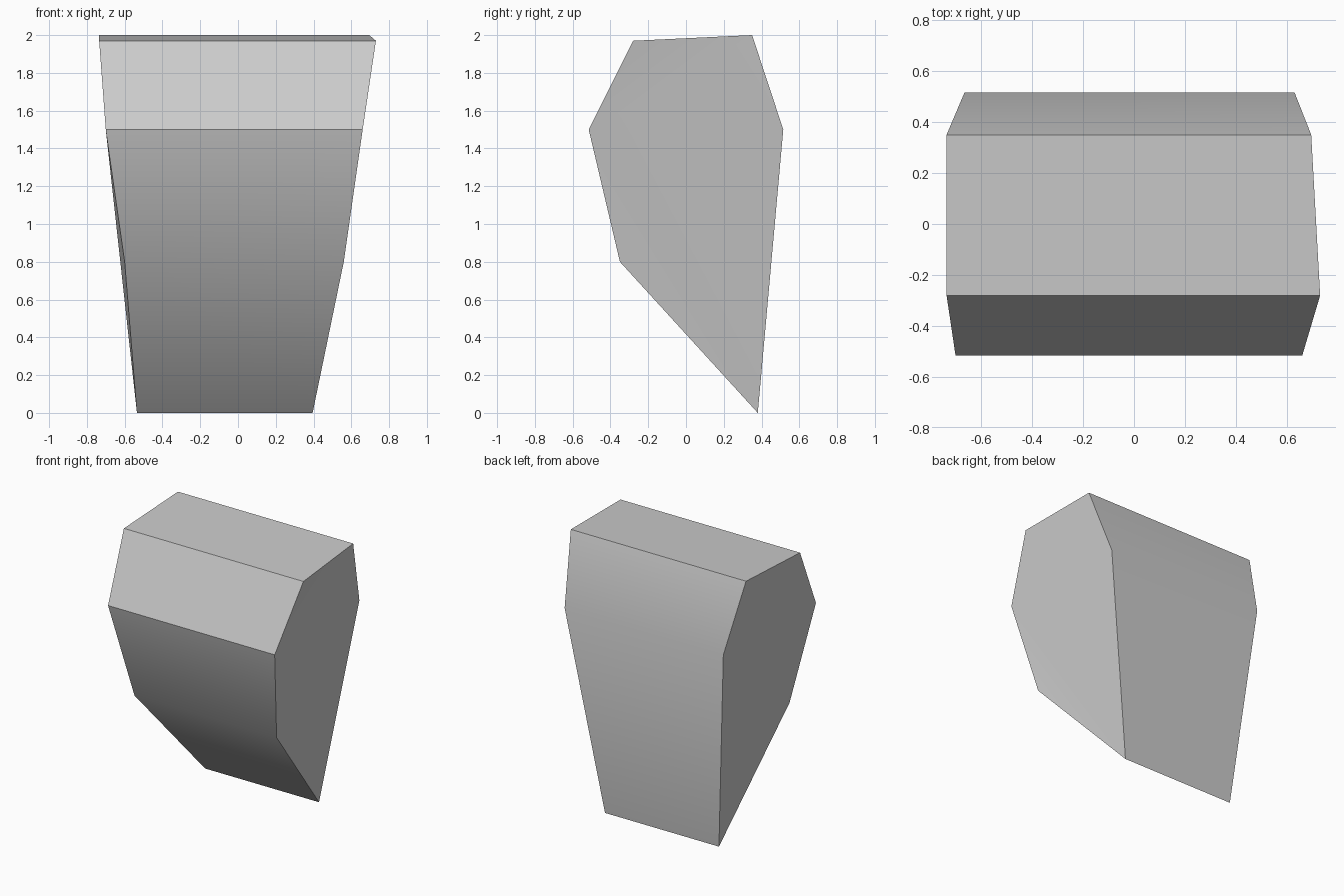
import bpy, bmesh, math

cube = bpy.data.objects.get("Cube")
if cube:
    bpy.data.objects.remove(cube, do_unlink=True)

# Plain grey surface
grey = bpy.data.materials.new("grey")
grey.use_nodes = True
colour = (0.6, 0.6, 0.6, 1)
grey.diffuse_color = colour
grey.node_tree.nodes["Principled BSDF"].inputs["Base Color"].default_value = colour

# Side profile: y, z, x at the negative end, x at the positive end
profile = [
    (0.38, 0.00, -0.535, 0.395),    # bottom edge
    (-0.35, 0.80, -0.60, 0.56),     # lower front
    (-0.515, 1.50, -0.70, 0.66),    # middle front
    (-0.28, 1.97, -0.735, 0.73),    # top front
    (0.35, 2.00, -0.735, 0.695),    # top back
    (0.515, 1.50, -0.665, 0.63),    # middle back
]

bm = bmesh.new()
low = [bm.verts.new((a, y, z)) for y, z, a, b in profile]
high = [bm.verts.new((b, y, z)) for y, z, a, b in profile]
count = len(profile)

# Skewed walls between the two ends, split along the creases
for i in range(count):
    j = (i + 1) % count
    if i in (0, 4):
        tris = [(low[i], low[j], high[i]), (low[j], high[j], high[i])]
    else:
        tris = [(low[i], low[j], high[j]), (low[i], high[j], high[i])]
    if i == 4:
        tris = [(low[i], low[j], high[i]), (low[j], high[j], high[i])]
    for tri in tris:
        bm.faces.new(tri)

# End caps fan out from the middle front corner
for ring in (low, high):
    for k in range(3, count + 1):
        bm.faces.new((ring[2], ring[k % count], ring[(k + 1) % count]))
bmesh.ops.recalc_face_normals(bm, faces=bm.faces)

mesh = bpy.data.meshes.new("faceted_block")
bm.to_mesh(mesh)
bm.free()
mesh.materials.append(grey)
block = bpy.data.objects.new("faceted_block", mesh)
bpy.context.collection.objects.link(block)

# Soften shallow creases, keep the strong ones sharp
bpy.ops.object.select_all(action="DESELECT")
block.select_set(True)
bpy.context.view_layer.objects.active = block
bpy.ops.object.shade_smooth_by_angle(angle=math.radians(30))
